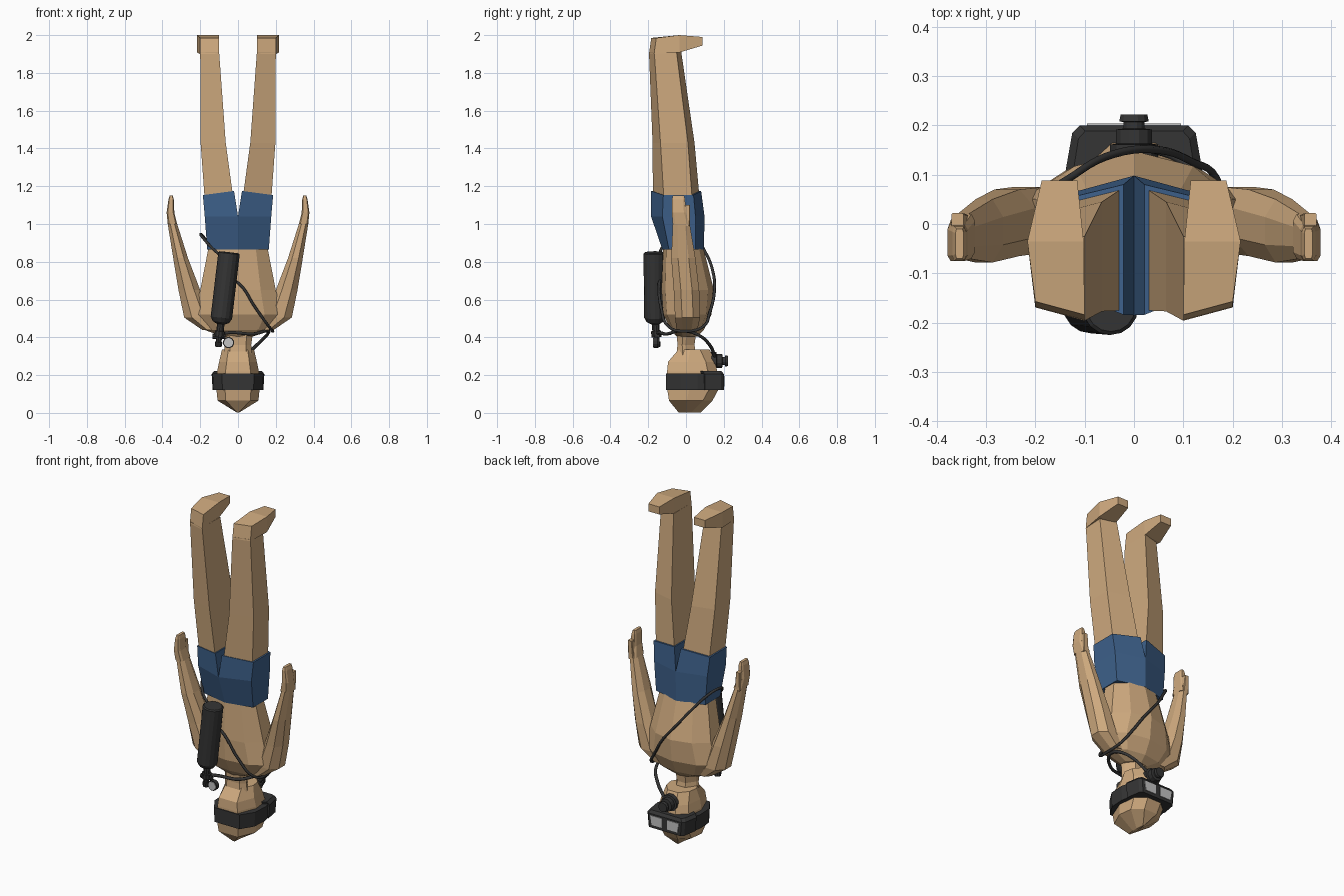
import bpy, bmesh, math
from mathutils import Vector

if "Cube" in bpy.data.objects:
    bpy.data.objects.remove(bpy.data.objects["Cube"])


def mat(name, c):
    m = bpy.data.materials.new(name)
    m.diffuse_color = (*c, 1)
    m.use_nodes = True
    m.node_tree.nodes["Principled BSDF"].inputs["Base Color"].default_value = m.diffuse_color
    return m


SKIN = mat("skin", (0.62, 0.40, 0.21))
BLUE = mat("blue cloth", (0.048, 0.12, 0.26))
BLACK = mat("black rubber", (0.035, 0.035, 0.035))
LENS = mat("pale glass", (0.55, 0.55, 0.55))


def finish(name, bm, m, mirror=False):
    bmesh.ops.recalc_face_normals(bm, faces=bm.faces)
    me = bpy.data.meshes.new(name)
    bm.to_mesh(me)
    bm.free()
    me.materials.append(m)
    o = bpy.data.objects.new(name, me)
    bpy.context.collection.objects.link(o)
    if mirror:
        mod = o.modifiers.new("Mirror", 'MIRROR')
        mod.use_mirror_merge = False
    return o


def loft(name, rings, m, mirror=False):
    """Skin a list of equal-length point rings and cap both ends."""
    bm = bmesh.new()
    vs = [[bm.verts.new(p) for p in r] for r in rings]
    n = len(vs[0])
    for a, b in zip(vs, vs[1:]):
        for i in range(n):
            j = (i + 1) % n
            bm.faces.new((a[i], a[j], b[j], b[i]))
    bm.faces.new(vs[0])
    bm.faces.new(vs[-1])
    return finish(name, bm, m, mirror)


def turned(name, a, b, profile, m, n=16):
    """Lathe (fraction, radius) pairs along the line a-b."""
    a, b = Vector(a), Vector(b)
    d = b - a
    u = d.orthogonal().normalized()
    v = d.normalized().cross(u)
    ang = [2 * math.pi * i / n for i in range(n)]
    return loft(name, [[a + d * t + (u * math.cos(k) + v * math.sin(k)) * r for k in ang]
                       for t, r in profile], m)


def tube(name, pts, r, m, cyclic=False):
    cu = bpy.data.curves.new(name, 'CURVE')
    cu.dimensions = '3D'
    cu.bevel_depth = r
    cu.bevel_resolution = 1
    cu.resolution_u = 5
    cu.use_fill_caps = True
    s = cu.splines.new('BEZIER')
    s.bezier_points.add(len(pts) - 1)
    for p, co in zip(s.bezier_points, pts):
        p.co = co
        p.handle_left_type = p.handle_right_type = 'AUTO'
    s.use_cyclic_u = cyclic
    cu.materials.append(m)
    o = bpy.data.objects.new(name, cu)
    bpy.context.collection.objects.link(o)


def ridged(z, w, yb, yf):
    """Body section with a ridge on the front and back centre lines."""
    c = (yb + yf) / 2
    h = (yf - yb) / 2
    half = [(w * .6, c + h * .78), (w, c + h * .3), (w, c - h * .4), (w * .6, c - h * .85)]
    pts = [(0, yf)] + half + [(0, yb)] + [(-x, y) for x, y in reversed(half)]
    return [(x, y, z) for x, y in pts]


def chamfered(z, xi, xo, yb, yf, k=.28):
    dx, dy = (xo - xi) * k, (yf - yb) * k
    return [(xi + dx, yb, z), (xo - dx, yb, z), (xo, yb + dy, z), (xo, yf - dy, z),
            (xo - dx, yf, z), (xi + dx, yf, z), (xi, yf - dy, z), (xi, yb + dy, z)]


def limb(z, xi, xo, yb, ybo, yfo, yf, drop=0):
    """Four-sided leg section, ridge on the inner side."""
    return [(xi, yb, z), (xo, ybo, z - drop), (xo, yfo, z - drop), (xi, yf, z)]


# torso
loft("torso", [ridged(.405, .08, -.05, .06), ridged(.44, .18, -.08, .095),
               ridged(.52, .235, -.12, .135), ridged(.65, .2, -.13, .148),
               ridged(.88, .155, -.12, .09)], SKIN)

# arms, hands and thumbs
loft("arm", [chamfered(.44, .1, .19, -.05, .06), chamfered(.505, .14, .285, -.058, .075),
             chamfered(.65, .2, .315, -.065, .07), chamfered(.82, .265, .343, -.078, .05),
             chamfered(1.0, .322, .372, -.07, .02)], SKIN, True)
loft("hand", [chamfered(1.0, .322, .372, -.07, .02, .15), chamfered(1.06, .337, .378, -.075, .0, .15),
              chamfered(1.13, .34, .368, -.075, -.005, .15),
              chamfered(1.15, .345, .362, -.07, -.01, .15)], SKIN, True)
loft("thumb", [chamfered(.99, .335, .37, -.015, .02, .1), chamfered(1.1, .345, .37, -.005, .022, .1)],
     SKIN, True)

# shorts
loft("shorts", [limb(.865, 0, .163, -.125, -.09, .05, .095),
                limb(1.04, 0, .176, -.185, -.125, .05, .098),
                limb(1.175, .021, .186, -.184, -.12, .04, .08, .022)], BLUE, True)

# legs and feet
loft("leg", [limb(1.1, .02, .174, -.175, -.115, .035, .075),
             limb(1.43, .065, .198, -.177, -.135, .01, .045),
             limb(1.91, .1, .2, -.196, -.168, -.05, -.025)], SKIN, True)


def foot_ring(xi, xo, y, z0, z1, skew=0, back=0):
    return [(xi, y, z0), (xo, y + skew, z0), (xo, y + skew + back, z1), (xi, y + back, z1)]


loft("foot", [foot_ring(.1, .2, -.196, 1.9, 1.985, .027, .012),
              foot_ring(.102, .216, -.035, 1.908, 2.0),
              foot_ring(.115, .187, .088, 1.945, 1.99)], SKIN, True)

# head and neck
def head_ring(z, w, yb, yf):
    half = [(w * .4, yf), (w * .9, yf - .05), (w, (yb + yf) / 2 - .02), (w * .6, yb)]
    return [(x, y, z) for x, y in half + [(-x, y) for x, y in reversed(half)]]


loft("neck", [head_ring(.27, .075, -.055, .06), head_ring(.36, .07, -.045, .045),
              head_ring(.43, .08, -.05, .055)], SKIN)
loft("head", [head_ring(.003, .008, -.04, .08), head_ring(.065, .108, -.09, .14),
              head_ring(.13, .115, -.1, .175), head_ring(.22, .11, -.1, .165),
              head_ring(.27, .1, -.095, .155), head_ring(.335, .085, -.04, .125)], SKIN)

# mask: strap, frame and two lenses
def mask_ring(z, pts, s=1):
    return [(x * s, y, z) for x, y in pts + [(-x, y) for x, y in reversed(pts)]]


strap = [(.125, .12), (.139, .06), (.134, -.03), (.085, -.105)]
loft("mask_strap", [mask_ring(.122, strap, .97), mask_ring(.208, strap)], BLACK)
frame = [(.11, .2), (.125, .185), (.14, .1), (.1, .08)]
loft("mask_frame", [mask_ring(.122, frame, .94), mask_ring(.205, frame),
                    mask_ring(.222, [(x * .9, y - .012) for x, y in frame])], BLACK)
loft("lens", [[(.016, y, .14), (.085, y, .14), (.095, y, .196), (.016, y, .196)]
              for y in (.197, .204)], LENS, True)

# mouthpiece
turned("mouthpiece", (0, .12, .275), (0, .222, .275),
       [(0, .03), (.15, .05), (.4, .05), (.42, .038), (.7, .038), (.72, .022),
        (.85, .022), (.86, .031), (1, .028)], BLACK, 12)

# air tank, valve and gauge
turned("air_tank", (-.047, -.168, .85), (-.092, -.164, .47),
       [(0, .05), (.015, .057), (.91, .057), (.97, .044), (1, .022)], BLACK)
turned("valve_stem", (-.09, -.162, .48), (-.105, -.152, .35),
       [(0, .02), (.35, .02), (.36, .027), (.6, .027), (.61, .015), (.8, .015), (.81, .02), (1, .018)],
       BLACK, 10)
turned("valve_knob", (-.135, -.153, .405), (-.065, -.153, .405), [(0, .014), (1, .014)], BLACK, 8)
turned("gauge_body", (-.05, -.14, .372), (-.05, -.172, .372), [(0, .022), (.3, .03), (1, .03)], BLACK, 12)
turned("gauge_face", (-.05, -.17, .372), (-.05, -.175, .372), [(0, .024), (1, .024)], LENS, 12)

# air hose from valve round the neck to the mouthpiece
tube("air_hose", [(-.1, -.153, .42), (-.03, -.14, .425), (.08, -.1, .418), (.155, -.02, .435),
                  (.155, .06, .415), (.1, .125, .36), (.03, .155, .29)], .009, BLACK)

# carrying strap looped round the body
tube("tank_strap", [(-.06, -.13, .72), (.005, -.142, .685), (.09, -.132, .56), (.165, -.09, .455),
                    (.185, .0, .432), (.165, .095, .46), (.12, .125, .53), (.05, .15, .64),
                    (-.04, .142, .75), (-.12, .1, .855), (-.185, .04, .935), (-.195, -.04, .94),
                    (-.15, -.12, .885), (-.08, -.14, .81)], .008, BLACK, True)
